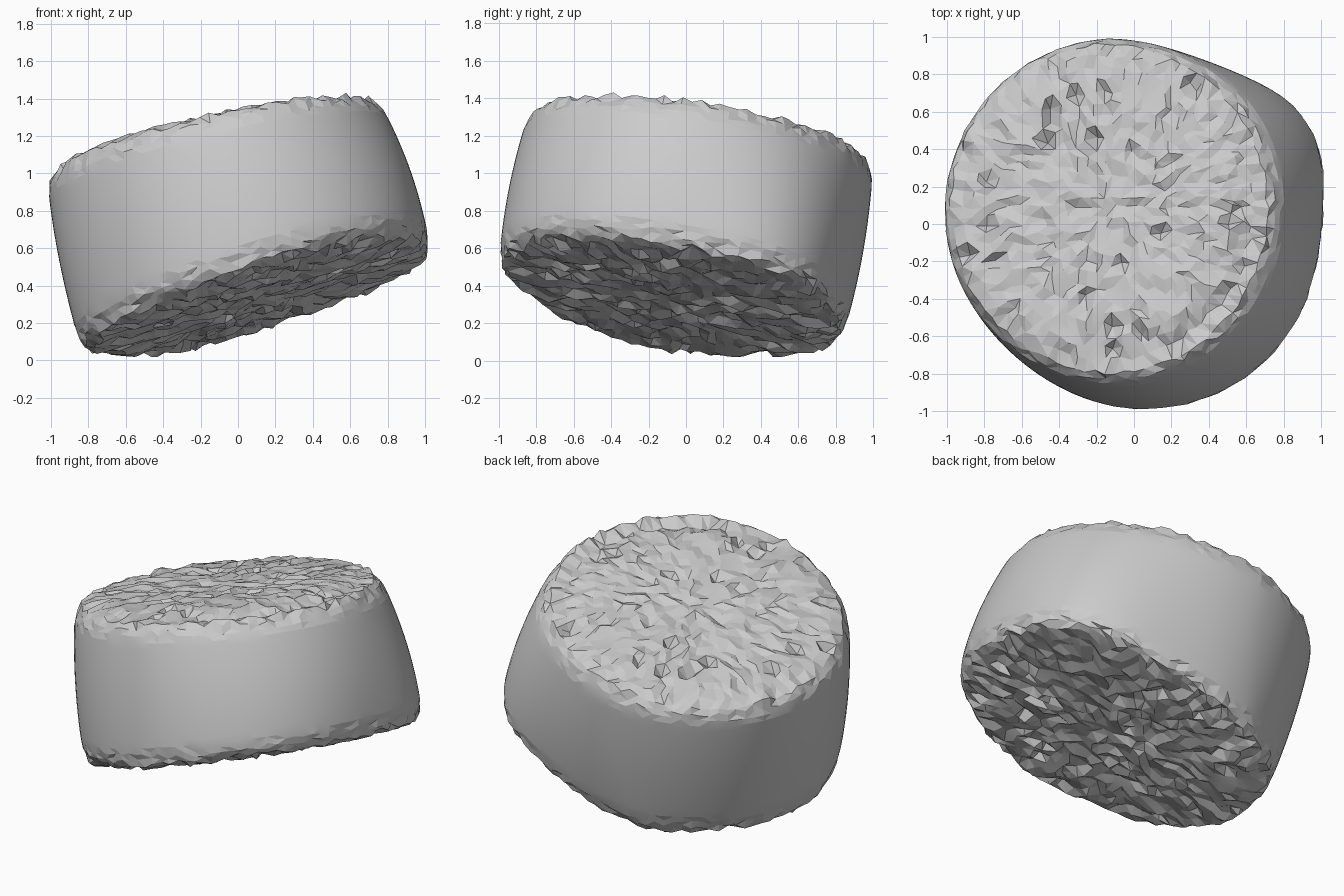
import bpy, bmesh, math, random
from mathutils import Vector

random.seed(4)
if "Cube" in bpy.data.objects:
    bpy.data.objects.remove(bpy.data.objects["Cube"], do_unlink=True)

stone = bpy.data.materials.new("stone_grey")
stone.use_nodes = True
GREY = (0.6, 0.6, 0.6, 1)
stone.diffuse_color = GREY
stone.node_tree.nodes["Principled BSDF"].inputs["Base Color"].default_value = GREY


def square_to_disc(x, y):
    """Map a square point to radius 0-1 and an angle, keeping even cells."""
    if abs(x) < 1e-6 and abs(y) < 1e-6:
        return 0, 0
    if abs(x) >= abs(y):
        return abs(x), math.pi / 4 * y / x + (math.pi if x < 0 else 0)
    return abs(y), math.pi / 2 - math.pi / 4 * x / y + (math.pi if y < 0 else 0)


def lobe(angle, degrees, power):
    """A smooth bump around one compass direction."""
    return max(0, math.cos(angle - math.radians(degrees))) ** power


def top_plane(x, y):
    return 1.265 + 0.22 * x - 0.145 * y


def bottom_plane(x, y):
    return max(0.03, 0.265 + 0.32 * x - 0.205 * y)


def place(v):
    """Turn a cube point into a point of the leaning, rough-ended drum."""
    w = v.z
    r, a = square_to_disc(v.x, v.y)
    cap = abs(w) > 0.999
    t = (w + 1) / 2
    edge = max(0, (abs(w) - 0.68) / 0.32)

    # side: slight belly, low swell at the back left, taper on the left, round rims
    radius = 0.915 + 0.03 * (1 - w * w)
    radius += 0.15 * lobe(a, 37, 10) * (1 - t) - 0.07 * lobe(a, 5, 1) * t * t
    depth = 0.1 if w > 0 else 0.06
    radius -= depth * (1 - math.sqrt(max(0, 1 - edge ** 2)))
    x = 0.085 - 0.195 * t + r * radius * math.cos(a)
    y = -0.085 + 0.175 * t + r * radius * math.sin(a)
    z = bottom_plane(x, y) * (1 - t) + top_plane(x, y) * t

    # ends: nearly flat, rolling off close to the rim
    if cap:
        roll = 0.02 + 0.04 * lobe(a, -30, 1) if w > 0 else 0.02
        z -= math.copysign(roll * max(0, (r - 0.75) / 0.25) ** 2, w)
        rough = 0.014 if w > 0 else 0.022
        z += random.uniform(-rough, rough)
        if random.random() < 0.03:
            z -= math.copysign(0.045, w)
        x += random.uniform(-0.015, 0.015)
        y += random.uniform(-0.015, 0.015)
    elif edge > 0:
        z += random.uniform(-0.025, 0.025) * edge
        push = 1 + random.uniform(-0.025, 0.01) * edge
        x, y = x * push, y * push
    return Vector((x, y, max(z, 0)))


# Drum: an evenly gridded block bent into a rough-ended disc
bm = bmesh.new()
bmesh.ops.create_cube(bm, size=2)
bmesh.ops.subdivide_edges(bm, edges=bm.edges[:], cuts=25, use_grid_fill=True)
for v in bm.verts:
    v.co = place(v.co)
bmesh.ops.triangulate(bm, faces=bm.faces[:])
bmesh.ops.recalc_face_normals(bm, faces=bm.faces[:])

mesh = bpy.data.meshes.new("rough_stone_drum")
bm.to_mesh(mesh)
bm.free()
mesh.materials.append(stone)
drum = bpy.data.objects.new("rough_stone_drum", mesh)
bpy.context.collection.objects.link(drum)

# Smooth the broad side while the chipped facets stay crisp
bpy.context.view_layer.objects.active = drum
drum.select_set(True)
bpy.ops.object.shade_smooth_by_angle(angle=math.radians(8))
